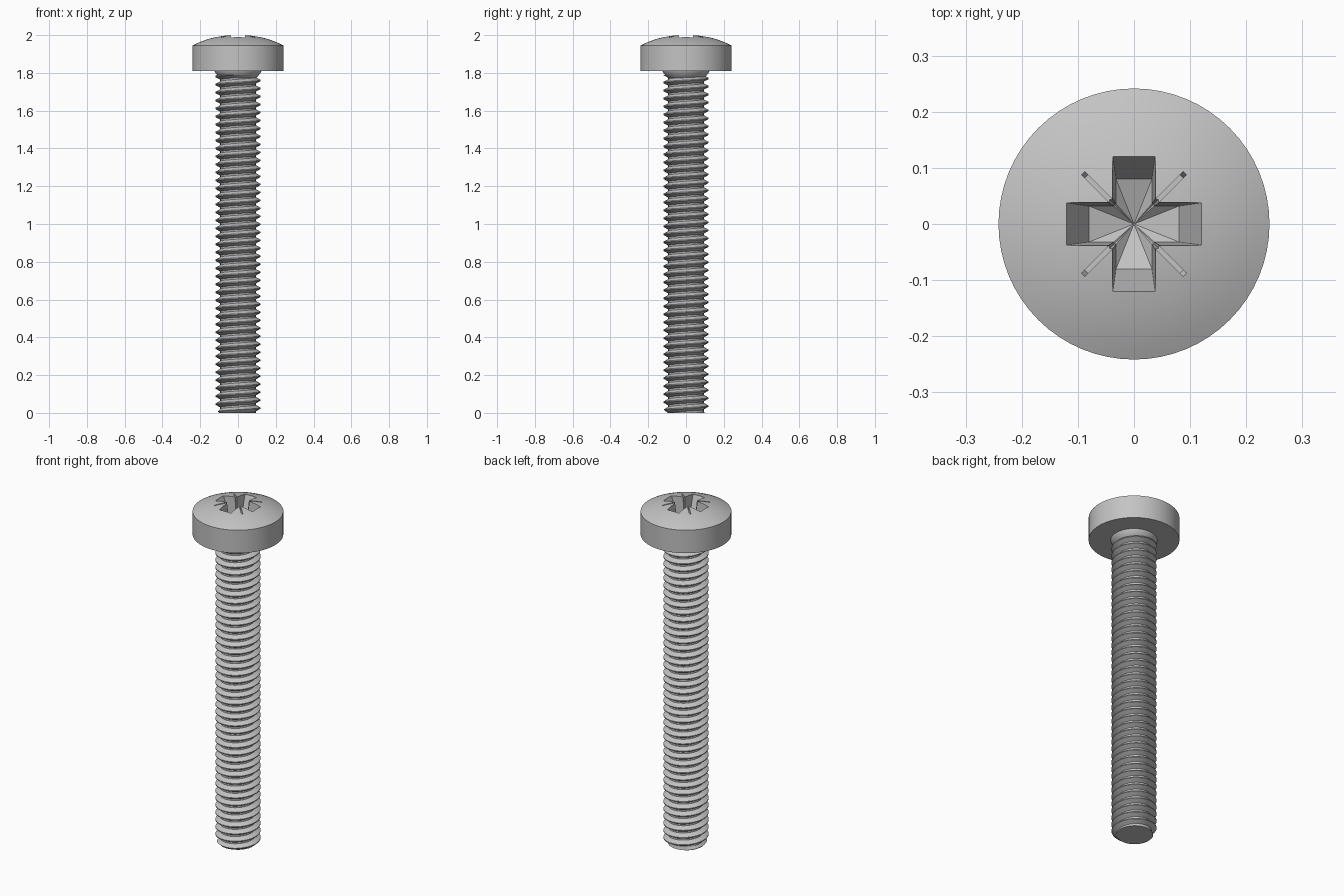
import bpy, bmesh
from math import sin, cos, pi, sqrt, radians, floor
from mathutils import Matrix

cube = bpy.data.objects.get("Cube")
if cube:
    bpy.data.objects.remove(cube, do_unlink=True)

# Plain steel colour
steel = bpy.data.materials.new("grey_steel")
steel.use_nodes = True
GREY = (0.55, 0.55, 0.55, 1)
steel.diffuse_color = GREY
bsdf = next(n for n in steel.node_tree.nodes if n.type == 'BSDF_PRINCIPLED')
bsdf.inputs["Base Color"].default_value = GREY

SEG = 64
PITCH = 0.0423
ROOT, CREST = 0.094, 0.12
SHAFT_TOP = 1.79
HEAD_R, HEAD_LOW, RIM, APEX = 0.2415, 1.81, 1.945, 2.003


def make_object(name, bm):
    bmesh.ops.recalc_face_normals(bm, faces=bm.faces)
    mesh = bpy.data.meshes.new(name)
    bm.to_mesh(mesh)
    bm.free()
    mesh.materials.append(steel)
    obj = bpy.data.objects.new(name, mesh)
    bpy.context.collection.objects.link(obj)
    return obj


def activate(obj):
    bpy.ops.object.select_all(action='DESELECT')
    obj.select_set(True)
    bpy.context.view_layer.objects.active = obj


def smooth(obj, degrees):
    activate(obj)
    bpy.ops.object.shade_smooth_by_angle(angle=radians(degrees))


def bridge(bm, a, b):
    n = len(a)
    for i in range(n):
        j = (i + 1) % n
        bm.faces.new((a[i], a[j], b[j], b[i]))


def fan(bm, ring, z):
    tip = bm.verts.new((0, 0, z))
    for i in range(len(ring)):
        bm.faces.new((ring[i], ring[(i + 1) % len(ring)], tip))


def carve(target, cutter):
    cutter.hide_render = True
    mod = target.modifiers.new("carve", 'BOOLEAN')
    mod.operation = 'DIFFERENCE'
    mod.solver = 'EXACT'
    mod.object = cutter
    activate(target)
    bpy.ops.object.modifier_apply(modifier=mod.name)
    bpy.data.objects.remove(cutter, do_unlink=True)


# Threaded shaft: a tooth profile swept along a helix, then trimmed flat
def threaded_shaft():
    bm = bmesh.new()
    tooth = [(ROOT, 0), (ROOT, 0.2), (CREST, 0.54), (CREST, 0.66)]
    n = len(tooth)
    steps = SEG * (floor(SHAFT_TOP / PITCH) + 5)
    grid = []
    for i in range(steps):
        a = 2 * pi * i / SEG
        row = []
        for r, t in tooth:
            z = PITCH * (i / SEG + t - 2)
            r = min(r, 0.1 + max(z, 0))  # chamfered tip
            row.append(bm.verts.new((r * cos(a), r * sin(a), z)))
        grid.append(row)
    for i in range(steps - SEG - 1):
        for k in range(n):
            if k < n - 1:
                upper = (grid[i + 1][k + 1], grid[i][k + 1])
            else:
                upper = (grid[i + 1 + SEG][0], grid[i + SEG][0])
            bm.faces.new((grid[i][k], grid[i + 1][k], *upper))
    for z, direction in ((0, -1), (SHAFT_TOP, 1)):
        cut = bmesh.ops.bisect_plane(
            bm, geom=bm.verts[:] + bm.edges[:] + bm.faces[:],
            plane_co=(0, 0, z), plane_no=(0, 0, direction), clear_outer=True)
        edges = [e for e in cut["geom_cut"] if isinstance(e, bmesh.types.BMEdge)]
        bmesh.ops.holes_fill(bm, edges=edges, sides=0)
    loose = [v for v in bm.verts if not v.link_faces]
    bmesh.ops.delete(bm, geom=loose, context='VERTS')
    return make_object("threaded_shaft", bm)


# Domed head with a short flared neck below it
def screw_head():
    profile = [(ROOT, 1.772), (0.106, 1.783), (0.12, 1.8), (0.124, HEAD_LOW),
               (HEAD_R, HEAD_LOW), (HEAD_R, RIM)]
    rise = APEX - RIM
    ball = (HEAD_R ** 2 + rise ** 2) / (2 * rise)
    for i in range(9, 0, -1):
        r = HEAD_R * i / 10
        profile.append((r, APEX - ball + sqrt(ball ** 2 - r ** 2)))
    bm = bmesh.new()
    rings = [[bm.verts.new((r * cos(2 * pi * i / SEG), r * sin(2 * pi * i / SEG), z))
              for i in range(SEG)] for r, z in profile]
    for a, b in zip(rings, rings[1:]):
        bridge(bm, a, b)
    fan(bm, rings[0], profile[0][1])
    fan(bm, rings[-1], APEX)
    return make_object("screw_head", bm)


# Tapered cross with notched inner corners and a pointed floor
def cross_cutter():
    bm = bmesh.new()

    def cross(arm, half, notch, z):
        quarter = [(arm, -half), (arm, half), (notch, half), (notch, notch), (half, notch)]
        return [bm.verts.new(Matrix.Rotation(q * pi / 2, 3, 'Z') @ Matrix.Identity(3)
                             @ bm_point(x, y, z))
                for q in range(4) for x, y in quarter]

    low = cross(0.08, 0.032, 0.036, 1.88)
    high = cross(0.132, 0.0395, 0.048, 2.02)
    bridge(bm, low, high)
    fan(bm, low, 1.85)
    bm.faces.new(high)
    return make_object("cross_cutter", bm)


def bm_point(x, y, z):
    from mathutils import Vector
    return Vector((x, y, z))


# Thin diagonal slit with sloping ends
def slit_cutter(angle):
    bm = bmesh.new()
    turn = Matrix.Rotation(angle, 3, 'Z')
    outline = [(-0.12, 1.965), (0.12, 1.965), (0.145, 2.03), (-0.145, 2.03)]
    sides = [[bm.verts.new(turn @ bm_point(x, y, z)) for x, z in outline]
             for y in (-0.004, 0.004)]
    bridge(bm, *sides)
    for side in sides:
        bm.faces.new(side)
    return make_object("slit_cutter", bm)


shaft = threaded_shaft()
smooth(shaft, 25)

head = screw_head()
carve(head, cross_cutter())
for angle in (pi / 4, -pi / 4):
    carve(head, slit_cutter(angle))
smooth(head, 20)
